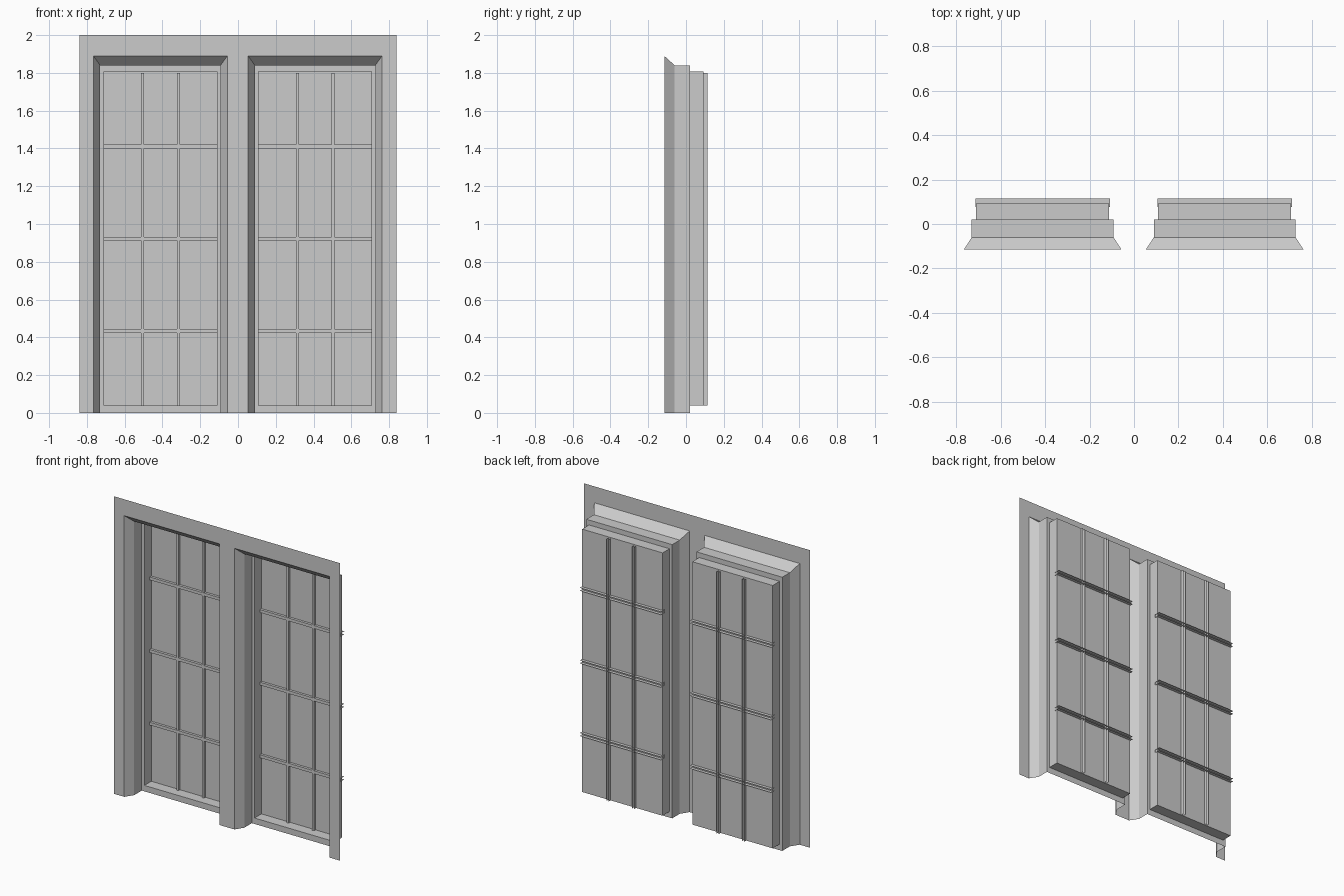
import bpy, bmesh

if "Cube" in bpy.data.objects:
    bpy.data.objects.remove(bpy.data.objects["Cube"])

FRONT, BACK = -0.115, 0.115


def make(name, faces):
    """Object from a list of faces, each a list of points; shared points merge."""
    bm = bmesh.new()
    for f in faces:
        bm.faces.new([bm.verts.new(p) for p in f])
    bmesh.ops.remove_doubles(bm, verts=bm.verts[:], dist=1e-5)
    me = bpy.data.meshes.new(name)
    bm.to_mesh(me)
    bm.free()
    ob = bpy.data.objects.new(name, me)
    bpy.context.collection.objects.link(ob)
    return ob


def ring(cx, half, y, z0, z1):
    return [(cx - half, y, z0), (cx - half, y, z1), (cx + half, y, z1), (cx + half, y, z0)]


def bridge(a, b, closed):
    """Walls between two rings; open ones have no bottom face."""
    return [[a[i], b[i], b[(i + 1) % 4], a[(i + 1) % 4]] for i in range(4 if closed else 3)]


def channel(name, x0, x1, z0, z1, front, vertical):
    """Glazing bar: a U-section open at the back and at both ends."""
    f = [(x0, front, z0), (x1, front, z0), (x1, front, z1), (x0, front, z1)]
    b = [(x, BACK, z) for x, _, z in f]
    sides = (1, 3) if vertical else (0, 2)
    faces = [f] + [[f[i], b[i], b[(i + 1) % 4], f[(i + 1) % 4]][::-1] for i in sides]
    make(name, faces)


centres = {"left": -0.411, "right": 0.408}
OUT, TOP = 0.3545, 1.89

# Flat wall sheet with two door openings
outline = [(-0.84, 0)]
for cx in centres.values():
    outline += [(cx - OUT, 0), (cx - OUT, TOP), (cx + OUT, TOP), (cx + OUT, 0)]
outline += [(0.84, 0), (0.84, 2), (-0.84, 2)]
make("wall", [[(x, FRONT, z) for x, z in outline]])

for side, cx in centres.items():
    outer = ring(cx, OUT, FRONT, 0, TOP)
    mid = ring(cx, 0.319, -0.06, 0, 1.84)
    deep = ring(cx, 0.319, 0.02, 0, 1.84)
    lip = ring(cx, 0.299, 0.02, 0.04, 1.807)
    pane = ring(cx, 0.299, 0.093, 0.04, 1.807)

    # Chamfered reveal, stepped frame and glass
    make(side + "_reveal", bridge(outer, mid, False) + bridge(mid, deep, False))
    make(side + "_frame", bridge(deep, lip, True) + bridge(lip, pane, True))
    make(side + "_glass", [pane[::-1]])

    # Glazing bars
    for i, dx in enumerate((-0.094, 0.096)):
        channel(f"{side}_upright_bar_{i}", cx + dx - 0.008, cx + dx + 0.008,
                0.04, 1.80, 0.077, True)
    for i, z in enumerate((0.434, 0.922, 1.41)):
        channel(f"{side}_cross_bar_{i}", cx - 0.302, cx + 0.302,
                z - 0.01, z + 0.01, 0.076, False)
